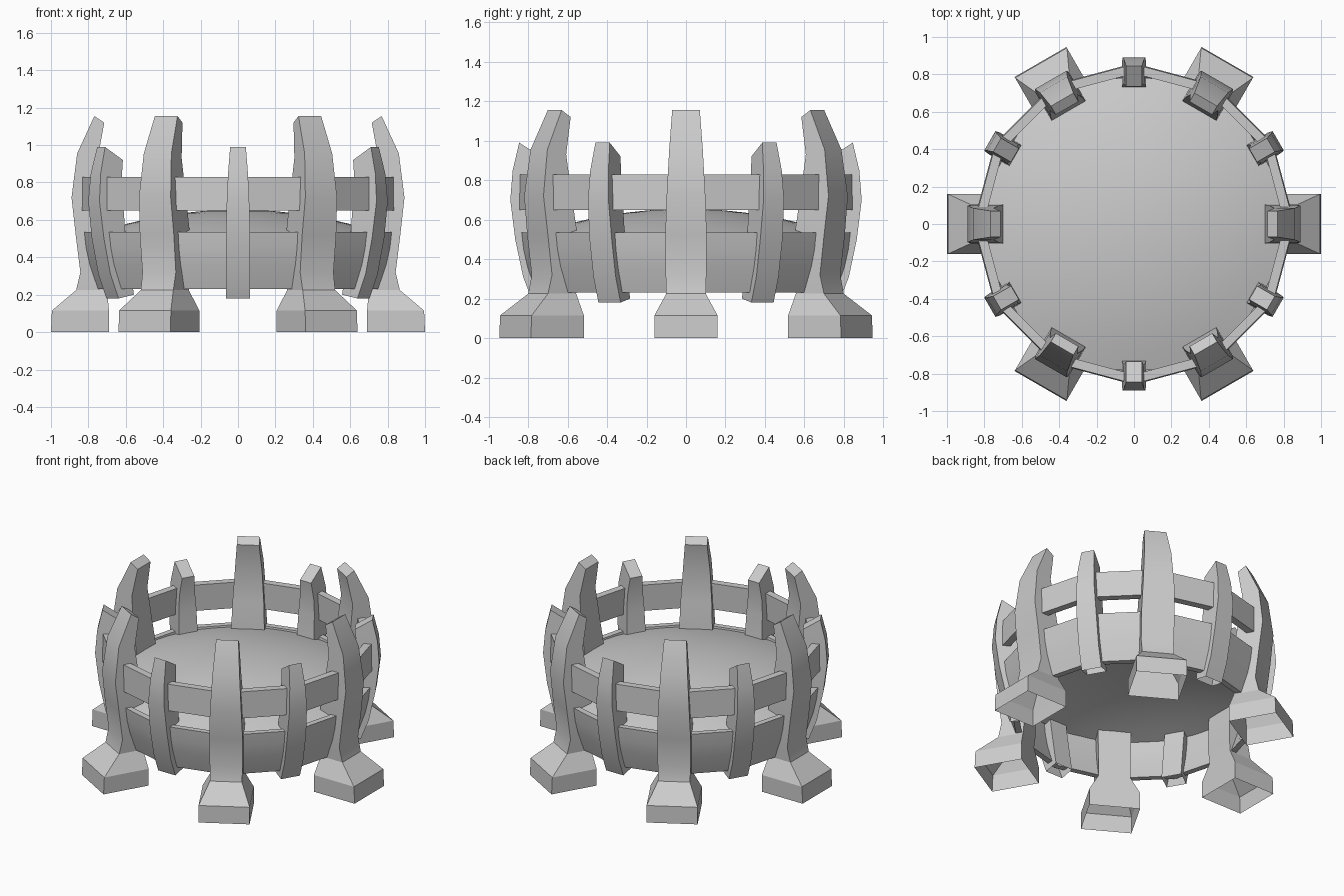
import bpy, bmesh
from math import cos, sin, radians, pi

if "Cube" in bpy.data.objects:
    bpy.data.objects.remove(bpy.data.objects["Cube"])


def make(name, verts, faces):
    me = bpy.data.meshes.new(name)
    me.from_pydata(verts, [], faces)
    bm = bmesh.new()
    bm.from_mesh(me)
    bmesh.ops.recalc_face_normals(bm, faces=bm.faces)
    bm.to_mesh(me)
    bm.free()
    ob = bpy.data.objects.new(name, me)
    bpy.context.collection.objects.link(ob)
    bpy.ops.object.select_all(action='DESELECT')
    ob.select_set(True)
    bpy.context.view_layer.objects.active = ob
    bpy.ops.object.shade_smooth_by_angle(angle=radians(25))
    return ob


def post(name, sections, deg):
    """Sections: inner radius, inner z, outer radius, outer z, half width. Open underneath."""
    a = radians(deg)
    verts, faces = [], []
    for ri, zi, ro, zo, w in sections:
        for r, z, t in ((ri, zi, -w), (ro, zo, -w), (ro, zo, w), (ri, zi, w)):
            verts.append((r * cos(a) - t * sin(a), r * sin(a) + t * cos(a), z))
    for i in range(len(sections) - 1):
        for j in range(4):
            k = (j + 1) % 4
            faces.append((i * 4 + j, i * 4 + k, i * 4 + 4 + k, i * 4 + 4 + j))
    n = len(verts)
    faces.append((n - 4, n - 3, n - 2, n - 1))
    return make(name, verts, faces)


def ring(name, profile, sides):
    """Separate straight panels, each swept between two neighbouring posts."""
    m = len(profile)
    verts, faces = [], []
    for i in range(sides):
        b = len(verts)
        for e in (i, i + 1):
            a = 2 * pi * e / sides
            verts += [(r * cos(a), r * sin(a), z) for r, z in profile]
        faces += [(b + j, b + (j + 1) % m, b + m + (j + 1) % m, b + m + j) for j in range(m)]
    return make(name, verts, faces)


# Tall posts with flared feet
tall = [(0.69, 0, 1.0, 0, 0.16), (0.69, 0.115, 0.995, 0.115, 0.16),
        (0.70, 0.225, 0.865, 0.225, 0.10), (0.69, 0.32, 0.843, 0.32, 0.103),
        (0.695, 0.52, 0.868, 0.52, 0.105), (0.725, 0.72, 0.89, 0.72, 0.098),
        (0.75, 0.93, 0.86, 0.955, 0.085), (0.715, 1.12, 0.768, 1.155, 0.07)]
# Short posts hanging between the feet
short = [(0.68, 0.20, 0.775, 0.18, 0.065), (0.70, 0.32, 0.825, 0.31, 0.065),
         (0.73, 0.50, 0.865, 0.50, 0.065), (0.745, 0.70, 0.89, 0.70, 0.06),
         (0.75, 0.80, 0.878, 0.85, 0.053), (0.735, 0.92, 0.845, 0.99, 0.042)]
for i in range(6):
    post(f"tall_post_{i + 1}", tall, 60 * i)
    post(f"short_post_{i + 1}", short, 60 * i + 30)

# Horizontal bands, with corners at the posts
ring("upper_band", [(0.81, 0.65), (0.86, 0.65), (0.855, 0.83), (0.805, 0.83)], 12)
ring("lower_band", [(0.735, 0.23), (0.775, 0.23), (0.82, 0.36), (0.84, 0.45), (0.85, 0.535),
                    (0.81, 0.535), (0.80, 0.45), (0.78, 0.36)], 12)

# Shallow domed floor
seg, rings, rim = 48, 8, 0.785
dv, df = [(0, 0, 0.655)], []
for k in range(1, rings + 1):
    r = rim * k / rings
    for i in range(seg):
        a = 2 * pi * i / seg
        dv.append((r * cos(a), r * sin(a), 0.655 - 0.215 * r * r))
for i in range(seg):
    j = (i + 1) % seg
    df.append((0, 1 + i, 1 + j))
    for k in range(rings - 1):
        b = 1 + k * seg
        df.append((b + i, b + seg + i, b + seg + j, b + j))
make("domed_floor", dv, df)
